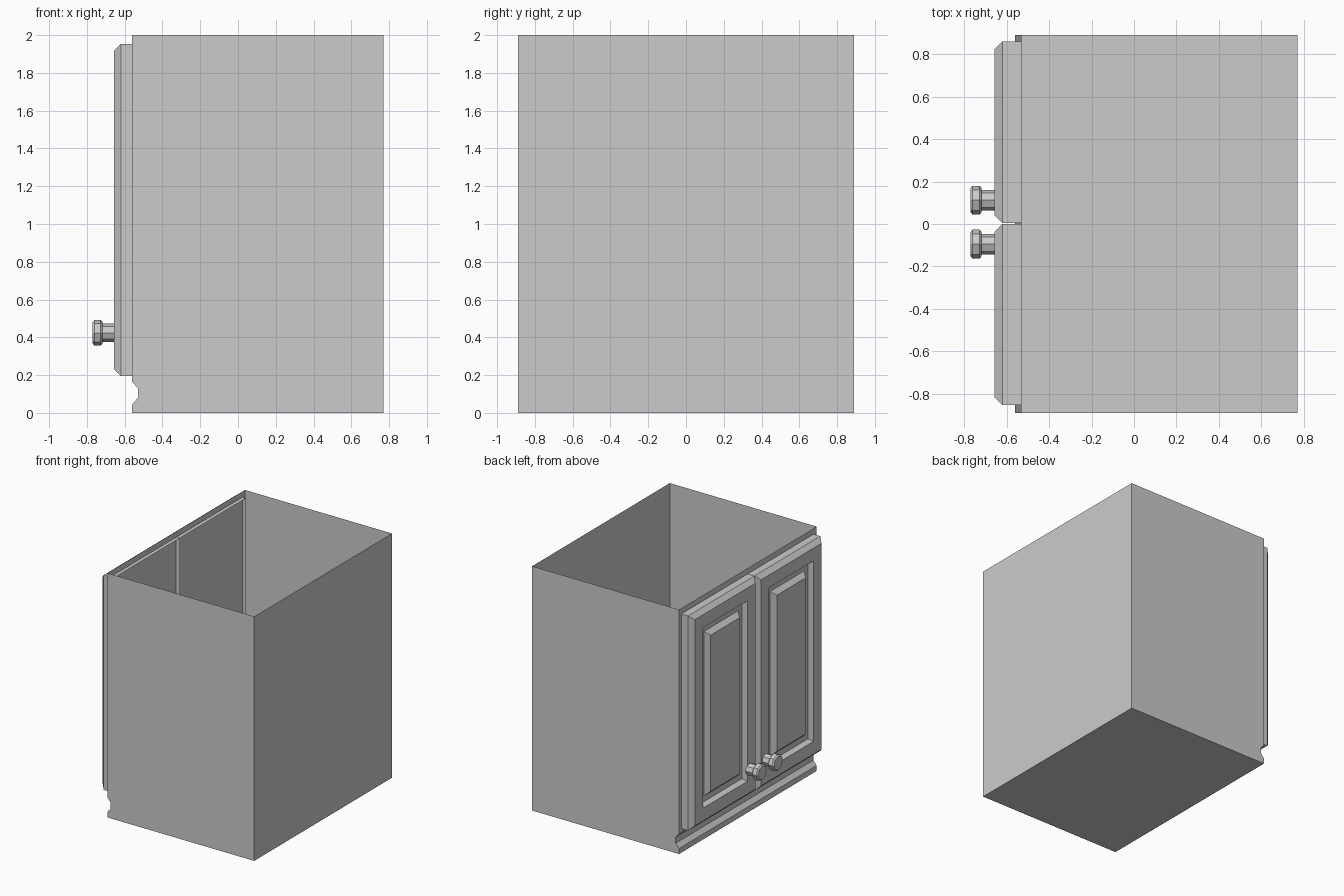
import bpy, bmesh
from math import cos, sin, tau

if "Cube" in bpy.data.objects:
    bpy.data.objects.remove(bpy.data.objects["Cube"])


def make_object(name, bm, outward=True):
    if outward:
        bmesh.ops.recalc_face_normals(bm, faces=bm.faces)
    mesh = bpy.data.meshes.new(name)
    bm.to_mesh(mesh)
    bm.free()
    obj = bpy.data.objects.new(name, mesh)
    bpy.context.collection.objects.link(obj)
    return obj


def loft(bm, rings, cap_last=True):
    """Bridge closed rings of points in order."""
    loops = [[bm.verts.new(p) for p in ring] for ring in rings]
    for a, b in zip(loops, loops[1:]):
        n = len(a)
        for i in range(n):
            j = (i + 1) % n
            bm.faces.new((a[i], a[j], b[j], b[i]))
    if cap_last:
        bm.faces.new(loops[-1])


# Thin-walled carcass, open at the top, with a grooved base along the door side
def make_carcass():
    profile = [(-0.56, 2), (-0.56, 0.165), (-0.53, 0.13), (-0.53, 0.08),
               (-0.56, 0.045), (-0.56, 0), (0.77, 0), (0.77, 2)]
    bm = bmesh.new()
    sides = [[bm.verts.new((x, y, z)) for x, z in profile] for y in (-0.89, 0.89)]
    for side in sides:
        bm.faces.new(side)
    a, b = sides
    for i in range(len(profile) - 1):
        bm.faces.new((a[i], a[i + 1], b[i + 1], b[i]))
    make_object("cabinet_carcass", bm)


# Raised-panel door: open-backed shell made of stepped rectangular rings
def make_door(name, y0, y1, z0=0.195, z1=1.953):
    steps = [(0, -0.53), (0, -0.62), (0.036, -0.656), (0.14, -0.656),
             (0.16, -0.62), (0.205, -0.62), (0.24, -0.656)]
    rings = [[(x, y0 + d, z0 + d), (x, y1 - d, z0 + d),
              (x, y1 - d, z1 - d), (x, y0 + d, z1 - d)] for d, x in steps]
    bm = bmesh.new()
    loft(bm, rings)
    make_object(name, bm)


# Eight-sided turned knob
def make_knob(name, y, z=0.424, sides=8):
    profile = [(-0.65, 0.048), (-0.718, 0.048), (-0.718, 0.058),
               (-0.727, 0.068), (-0.76, 0.068), (-0.77, 0.056)]
    rings = [[(x, y + r * cos(tau * i / sides), z + r * sin(tau * i / sides))
              for i in range(sides)] for x, r in profile]
    bm = bmesh.new()
    loft(bm, rings)
    make_object(name, bm)


make_carcass()
for side, edges, knob_y in (("left", (0.004, 0.859), 0.112),
                            ("right", (-0.851, 0.001), -0.095)):
    make_door(side + "_door", *edges)
    make_knob(side + "_knob", knob_y)
